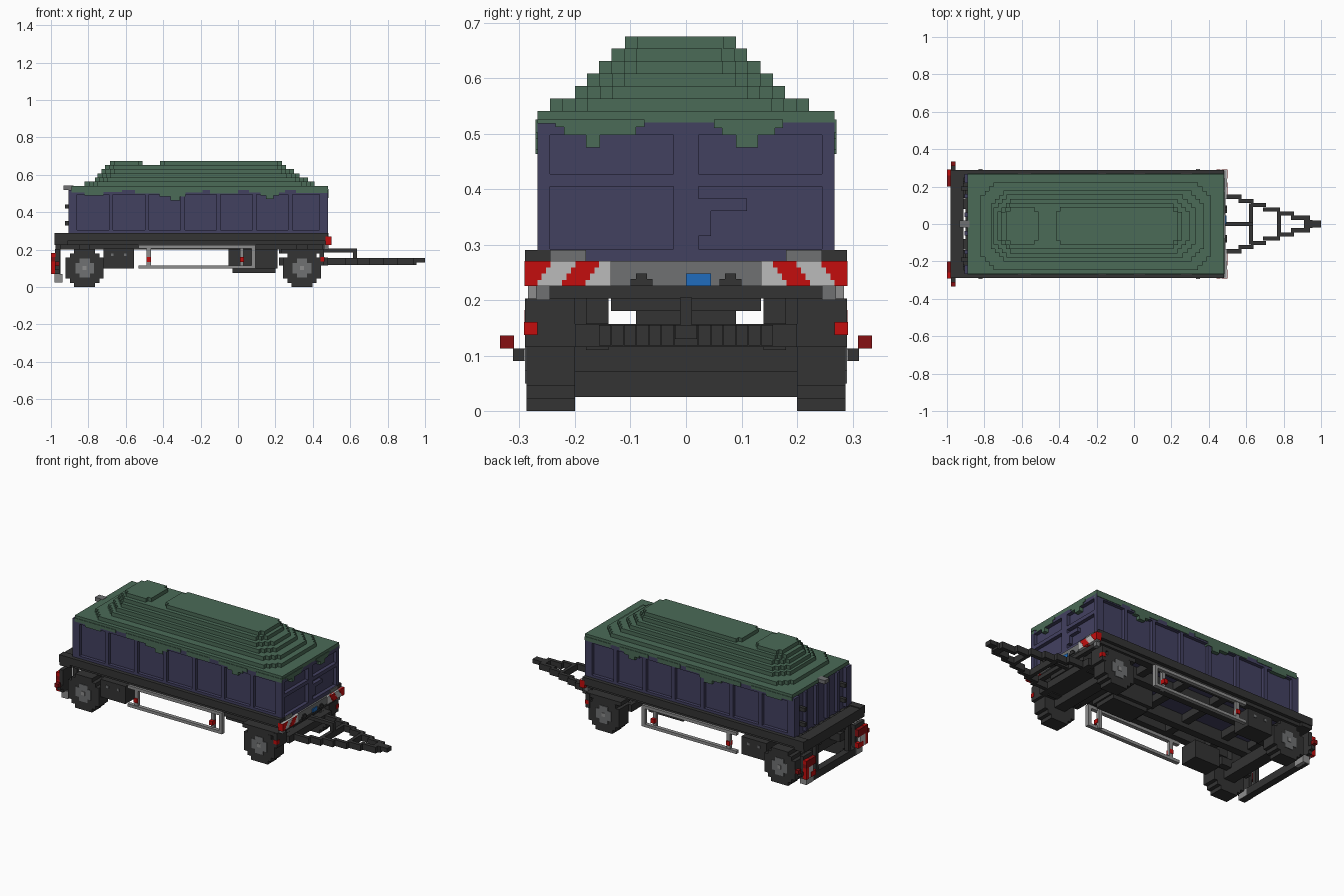
import bpy, bmesh, math

cube = bpy.data.objects.get("Cube")
if cube:
    bpy.data.objects.remove(cube, do_unlink=True)

V = 0.0225  # block size


def material(name, rgb):
    m = bpy.data.materials.new(name)
    m.diffuse_color = (*rgb, 1)
    m.use_nodes = True
    m.node_tree.nodes["Principled BSDF"].inputs["Base Color"].default_value = (*rgb, 1)
    return m


GREEN = material("tarp green", (0.07, 0.147, 0.095))
BLUE = material("container blue", (0.055, 0.052, 0.118))
DARK = material("chassis dark", (0.033, 0.033, 0.033))
RED = material("signal red", (0.55, 0.004, 0.004))
LAMP = material("lamp dark red", (0.24, 0.005, 0.006))
LIGHT = material("light grey", (0.5, 0.5, 0.5))
GREY = material("mid grey", (0.16, 0.165, 0.17))
STEEL = material("guard grey", (0.27, 0.27, 0.27))
PLATE = material("plate blue", (0.014, 0.15, 0.51))


def finish(name, bm, mat):
    bmesh.ops.recalc_face_normals(bm, faces=bm.faces)
    me = bpy.data.meshes.new(name)
    bm.to_mesh(me)
    bm.free()
    me.materials.append(mat)
    ob = bpy.data.objects.new(name, me)
    bpy.context.collection.objects.link(ob)
    return ob


def boxes(name, mat, items, mirror=False):
    """One object made of boxes (x0, x1, y0, y1, z0, z1), optionally mirrored in y."""
    bm = bmesh.new()
    if mirror:
        items = items + [(a, b, -d, -c, e, f) for a, b, c, d, e, f in items]
    for a, b, c, d, e, f in items:
        vs = bmesh.ops.create_cube(bm, size=1)["verts"]
        for v in vs:
            v.co = ((a + b) / 2 + v.co.x * (b - a), (c + d) / 2 + v.co.y * (d - c),
                    (e + f) / 2 + v.co.z * (f - e))
    return finish(name, bm, mat)


def stepped_outline(a0, a1, b0, b1, steps, sa, sb):
    """Rectangle whose corners are cut in stairs of sa by sb."""
    ca, cb, ha, hb = (a0 + a1) / 2, (b0 + b1) / 2, (a1 - a0) / 2, (b1 - b0) / 2
    quarter = []
    for i in range(steps + 1):
        quarter.append((ha - i * sa, hb - (steps - i) * sb))
        if i < steps:
            quarter.append((ha - (i + 1) * sa, hb - (steps - i) * sb))
    pts = quarter + [(-a, b) for a, b in reversed(quarter)]
    pts += [(-a, -b) for a, b in quarter] + [(a, -b) for a, b in reversed(quarter)]
    return [(ca + a, cb + b) for a, b in pts]


def prism(name, mat, pts, lo, hi, axis):
    """Extrude an outline along z or y."""
    bm = bmesh.new()
    place = (lambda a, b: (a, b, lo)) if axis == "z" else (lambda a, b: (a, lo, b))
    f = bm.faces.new([bm.verts.new(place(a, b)) for a, b in pts])
    ext = bmesh.ops.extrude_face_region(bm, geom=[f])["geom"]
    d = (0, 0, hi - lo) if axis == "z" else (0, hi - lo, 0)
    bmesh.ops.translate(bm, vec=d, verts=[v for v in ext if isinstance(v, bmesh.types.BMVert)])
    return finish(name, bm, mat)


# Container body, ribs and end frames
boxes("container_body", BLUE, [(-0.885, 0.458, -0.248, 0.248, 0.27, 0.52)])
ribs = [(x - V / 2, x + V / 2, 0.24, 0.268, 0.285, 0.52)
        for x in [-0.87 + i * 0.1915 for i in range(1, 7)]]
ribs += [(-0.905, -0.86, 0.22, 0.268, 0.285, 0.52), (0.435, 0.48, 0.245, 0.268, 0.27, 0.52),
         (-0.88, 0.46, 0.24, 0.268, 0.495, 0.52), (-0.88, 0.46, 0.24, 0.268, 0.285, 0.305)]
boxes("side_ribs", BLUE, ribs, mirror=True)
boxes("front_end_frame", BLUE, [
    (0.45, 0.48, -V, V, 0.27, 0.52), (0.45, 0.48, -0.25, 0.25, 0.405, 0.427),
    (0.45, 0.48, -0.25, 0.25, 0.27, 0.292), (0.45, 0.48, 0.02, 0.11, 0.36, 0.383),
    (0.45, 0.48, 0.02, 0.045, 0.315, 0.36), (0.45, 0.48, -0.25, 0.25, 0.497, 0.52)])
boxes("rear_end_ribs", BLUE, [(-0.905, -0.88, y - V / 2, y + V / 2, 0.285, 0.52)
                              for y in (-0.15, -0.05, 0.05, 0.15)])
boxes("rear_latches", DARK, [(-0.925, -0.88, 0.18, 0.2, z, z + V) for z in (0.33, 0.42)], True)
boxes("rear_hook", GREY, [(-0.932, -0.88, -0.02, 0.02, 0.52, 0.542)])

# Tarp: stepped heap, from rim to top
layers = [(-0.89, 0.48, -0.268, 0.268, 0), (-0.82, 0.41, -0.245, 0.222, 3),
          (-0.765, 0.375, -0.20, 0.178, 3), (-0.75, 0.33, -0.178, 0.157, 3),
          (-0.73, 0.30, -0.157, 0.134, 3), (-0.71, 0.257, -0.134, 0.11, 2)]
for i, (x0, x1, y0, y1, n) in enumerate(layers):
    z = 0.518 + i * V
    prism(f"tarp_layer_{i + 1}", GREEN, stepped_outline(x0, x1, y0, y1, n, V, V), z, z + V, "z")
for i, (x0, x1) in enumerate([(-0.685, -0.51), (-0.417, 0.235)]):
    prism(f"tarp_peak_{i + 1}", GREEN, stepped_outline(x0, x1, -0.11, 0.09, 1, V, V),
          0.653, 0.675, "z")

# Ragged hanging edge of the tarp: (start, end, lower z)
drops = [(-0.89, -0.78, 0.505), (-0.82, -0.72, 0.49), (-0.72, -0.62, 0.508), (-0.55, -0.40, 0.50),
         (-0.42, -0.28, 0.485), (-0.36, -0.31, 0.463), (-0.28, -0.19, 0.505), (-0.15, 0.0, 0.50),
         (0.06, 0.25, 0.505), (0.12, 0.22, 0.49), (0.15, 0.19, 0.47), (0.31, 0.48, 0.502)]
boxes("tarp_side_edge", GREEN, [(a, b, 0.245, 0.271, z, 0.525) for a, b, z in drops], True)
ends = [(-0.235, -0.075, 0.512), (-0.22, -0.09, 0.497), (-0.18, -0.155, 0.475), (0.05, 0.175, 0.51),
        (0.065, 0.16, 0.497), (0.09, 0.13, 0.475), (-0.268, -0.235, 0.518)]
boxes("tarp_end_edge", GREEN, [(0.455, 0.483, a, b, z, 0.525) for a, b, z in ends])

# Chassis rails and cross members
boxes("outer_rails", DARK, [(-0.98, 0.482, 0.245, 0.29, 0.245, 0.29),
                            (-0.93, 0.482, 0.225, 0.27, 0.225, 0.27)], True)
boxes("inner_rails", DARK, [(-0.96, 0.46, 0.09, 0.135, 0.2, 0.27)], True)
boxes("cross_members", DARK, [(x, x + 0.045, -0.26, 0.26, 0.225, 0.268)
                              for x in (-0.9, -0.72, -0.45, -0.2, 0.05, 0.22, 0.43)])
boxes("rear_platform", DARK, [(-0.98, -0.912, -0.285, 0.285, 0.225, 0.285)]
      + [(-0.92, -0.88, y - 0.02, y + 0.02, 0.225, 0.275) for y in (-0.2, -0.1, 0, 0.1, 0.2)])

# Wheels with hubs
for xn, cx in (("rear", -0.82), ("front", 0.342)):
    for yn, s in (("left", 1), ("right", -1)):
        prism(f"{xn}_{yn}_tyre", DARK, stepped_outline(cx - 0.101, cx + 0.101, 0, 0.202, 2, V, V),
              s * 0.2, s * 0.287, "y")
        prism(f"{xn}_{yn}_hub", GREY, stepped_outline(cx - 0.05, cx + 0.05, 0.05, 0.152, 1, V, V),
              s * 0.27, s * 0.29, "y")
        boxes(f"{xn}_{yn}_hub_centre", STEEL, [(cx - V / 2, cx + V / 2, min(s * 0.28, s * 0.293),
                                                max(s * 0.28, s * 0.293), 0.09, 0.112)])
    boxes(f"{xn}_axle", DARK, [(cx - 0.035, cx + 0.035, -0.21, 0.21, 0.07, 0.135),
                               (cx - 0.1, cx + 0.1, 0.14, 0.18, 0.11, 0.158),
                               (cx - 0.1, cx + 0.1, -0.18, -0.14, 0.11, 0.158),
                               (cx - 0.03, cx + 0.03, -0.18, -0.14, 0.15, 0.23),
                               (cx - 0.03, cx + 0.03, 0.14, 0.18, 0.15, 0.23)])

# Front mudguards and turntable
boxes("front_mudguards", DARK, [(0.23, 0.46, 0.2, 0.287, 0.18, 0.203),
                                (0.435, 0.46, 0.2, 0.29, 0.115, 0.2)], True)
boxes("front_reflectors", RED, [(0.44, 0.463, 0.268, 0.292, 0.137, 0.16)], True)
boxes("turntable", DARK, [(0.22, 0.46, -0.135, 0.135, 0.18, 0.225),
                          (0.22, 0.48, -0.2, 0.2, 0.115, 0.157)])

# Storage boxes
boxes("rear_storage_boxes", DARK, [(-0.72, -0.555, 0.16, 0.27, 0.1, 0.205)], True)
boxes("storage_latches", GREY, [(x, x + 0.015, 0.268, 0.273, 0.165, 0.18)
                                for x in (-0.68, -0.61)], True)
boxes("centre_box", DARK, [(-0.05, 0.21, -0.09, 0.09, 0.1, 0.2), (-0.03, 0.2, -0.07, 0.07, 0.075, 0.1)])

# Side guards with reflectors
boxes("side_guards", STEEL, [(-0.532, 0.093, 0.262, 0.285, 0.207, 0.225),
                             (-0.532, 0.093, 0.262, 0.285, 0.098, 0.115),
                             (-0.488, -0.465, 0.262, 0.28, 0.1, 0.22),
                             (0.01, 0.03, 0.25, 0.27, 0.1, 0.22),
                             (0.073, 0.093, 0.262, 0.285, 0.1, 0.22)], True)
boxes("guard_reflectors", RED, [(x, x + V, 0.26, 0.288, 0.135, 0.16) for x in (-0.488, 0.01)], True)

# Front bumper: slanted warning stripes in four rows
boxes("bumper_bar", GREY, [(0.475, 0.49, -0.285, 0.285, 0.225, 0.27),
                           (0.46, 0.485, 0.18, 0.245, 0.27, 0.29),
                           (0.46, 0.485, 0.245, 0.27, 0.2, 0.225),
                           (0.46, 0.485, -0.245, -0.18, 0.27, 0.29),
                           (0.46, 0.485, -0.27, -0.245, 0.2, 0.225)])
boxes("bumper_white", LIGHT, [(0.47, 0.498, 0.135, 0.29, 0.225, 0.27)], True)
stripes = []
for r in range(4):
    z, shift = 0.225 + r * V / 2, r * 0.008
    stripes += [(0.468, 0.5, 0.268 - shift, 0.291, z, z + V / 2),
                (0.468, 0.5, 0.181 - shift, 0.223 - shift, z, z + V / 2)]
boxes("bumper_red_stripes", RED, stripes, True)
boxes("number_plate", PLATE, [(0.488, 0.495, 0, 0.045, 0.225, 0.248)])
boxes("air_couplings", DARK, [(0.47, 0.497, 0.06, 0.1, 0.225, 0.238),
                              (0.47, 0.497, 0.07, 0.09, 0.238, 0.248)], True)
boxes("bumper_support", DARK, [(0.45, 0.48, -0.245, 0.245, 0.203, 0.226)])

# Drawbar: stepped arms narrowing to the eye
xs = [0.46, 0.56, 0.625, 0.69, 0.765, 0.84, 0.925]
arms = [(xs[i], xs[i + 1] + 0.015, 0.135 - i * V, 0.157 - i * V, 0.118, 0.155) for i in range(6)]
boxes("drawbar_arms", DARK, arms, True)
boxes("drawbar_crossbars", DARK, [(0.615, 0.637, -0.11, 0.11, 0.118, 0.155),
                                  (0.765, 0.785, -0.06, 0.06, 0.118, 0.155),
                                  (0.91, 0.955, -0.022, 0.022, 0.118, 0.155),
                                  (0.95, 1.0, -0.02, 0.02, 0.13, 0.155)])
boxes("hose_holder", DARK, [(0.46, 0.637, -0.011, 0.011, 0.185, 0.205),
                            (0.615, 0.637, -0.011, 0.011, 0.15, 0.2)])

# Rear underrun bar, light panels and side markers
boxes("underrun_bar", DARK, [(-0.98, -0.94, -0.26, 0.26, 0.025, 0.07),
                             (-0.975, -0.95, 0.14, 0.165, 0.07, 0.23),
                             (-0.975, -0.95, -0.165, -0.14, 0.07, 0.23)])
boxes("underrun_ends", STEEL, [(-0.982, -0.938, 0.2, 0.265, 0.025, 0.07)], True)
boxes("rear_lamp_housings", DARK, [(-0.978, -0.955, 0.2, 0.29, 0.07, 0.203),
                                   (-0.978, -0.955, 0.285, 0.312, 0.09, 0.113)], True)
boxes("rear_lamps", LAMP, [(-1.0, -0.977, 0.2, 0.29, 0.137, 0.18),
                           (-0.978, -0.955, 0.31, 0.335, 0.113, 0.136)], True)
boxes("rear_white_panels", LIGHT, [(-0.998, -0.977, 0.222, 0.268, 0.07, 0.137)], True)
boxes("rear_red_panels", RED, [(-1.0, -0.977, 0.268, 0.29, 0.07, 0.137),
                               (-1.0, -0.977, 0.2, 0.245, 0.07, 0.1),
                               (-0.999, -0.976, 0.26, 0.291, 0.16, 0.182)], True)
